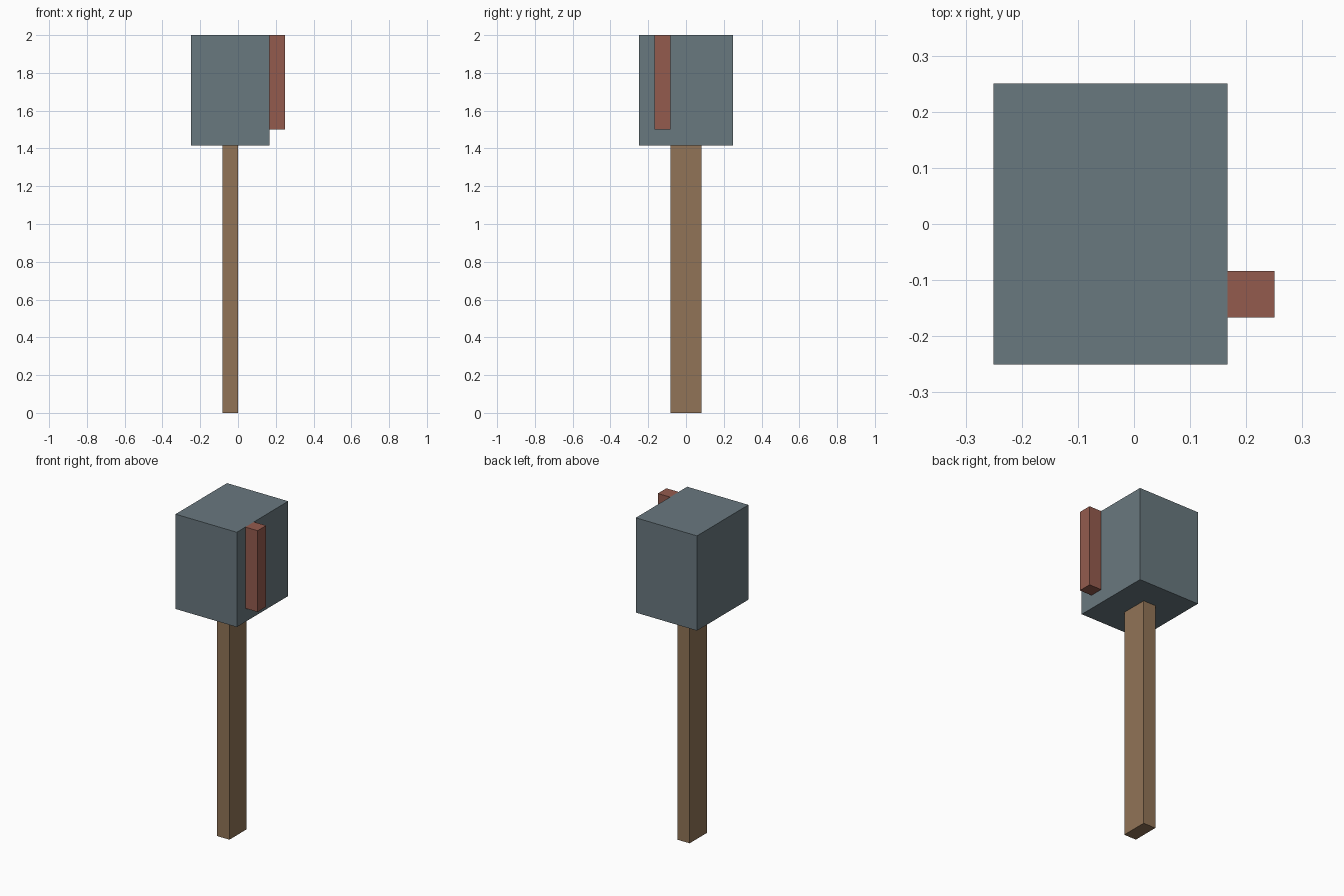
import bpy
from mathutils import Vector

cube = bpy.data.objects.get("Cube")
if cube:
    bpy.data.objects.remove(cube, do_unlink=True)

U = 1 / 12  # modelling unit


def make_material(name, rgb):
    mat = bpy.data.materials.new(name)
    mat.use_nodes = True
    color = (*rgb, 1.0)
    mat.diffuse_color = color
    mat.node_tree.nodes["Principled BSDF"].inputs["Base Color"].default_value = color
    return mat


def make_box(name, low, high, mat):
    """Box spanning two corners, given in modelling units."""
    low, high = Vector(low) * U, Vector(high) * U
    bpy.ops.mesh.primitive_cube_add(size=1, location=(low + high) / 2)
    obj = bpy.context.object
    obj.name = obj.data.name = name
    obj.scale = high - low
    bpy.ops.object.transform_apply(location=False, rotation=False, scale=True)
    obj.data.materials.append(mat)
    return obj


slate = make_material("slate grey", (0.141, 0.188, 0.212))
wood = make_material("brown wood", (0.283, 0.174, 0.095))
red = make_material("dull red", (0.296, 0.105, 0.076))

# Post, box on top, and upright flag on the box's left side
make_box("post", (-1, -1, 0), (0, 1, 17), wood)
make_box("mailbox_body", (-3, -3, 17), (2, 3, 24), slate)
make_box("flag", (2, -2, 18), (3, -1, 24), red)
